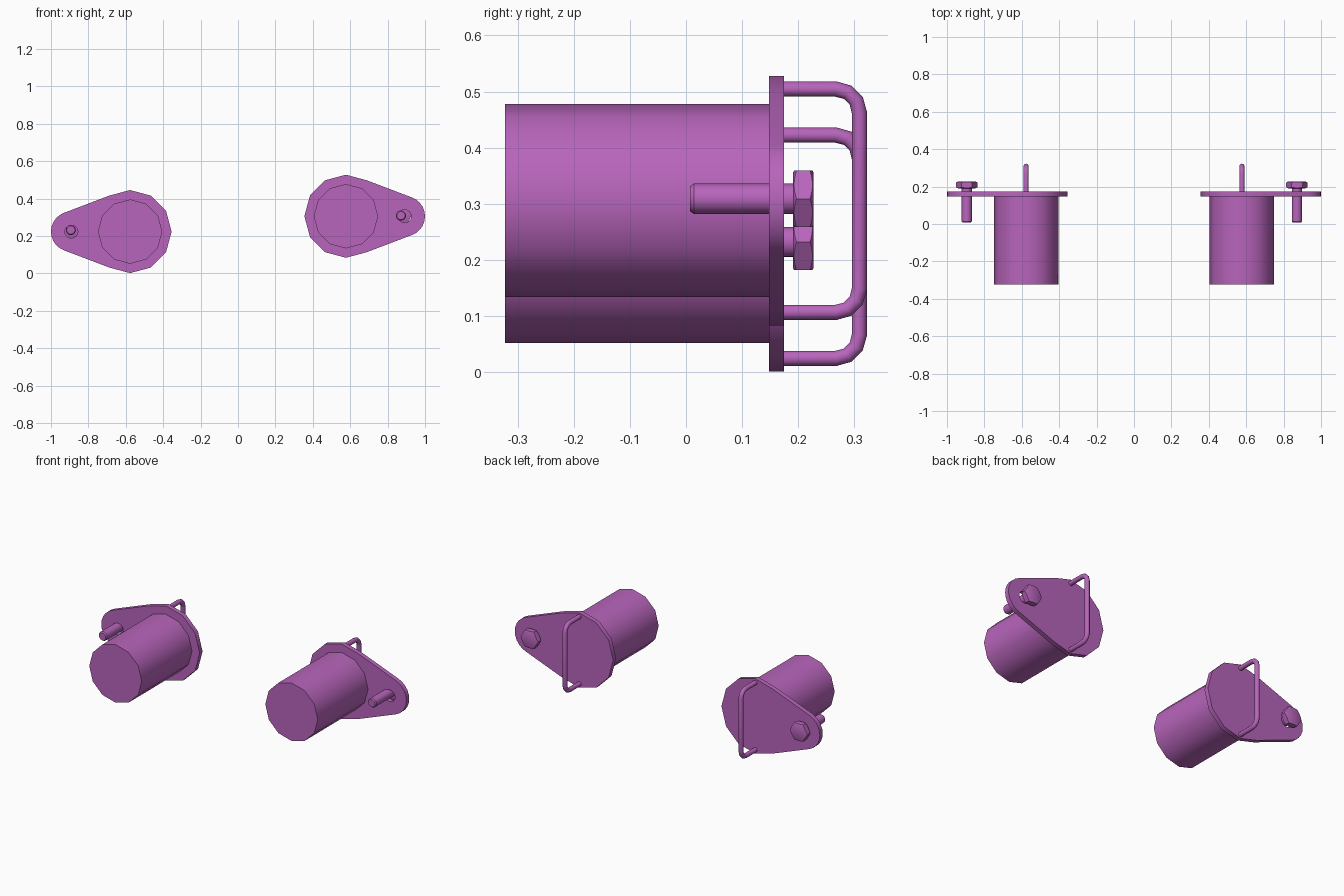
import bpy, bmesh
from math import sin, cos, pi, radians, hypot, atan2, acos

if "Cube" in bpy.data.objects:
    bpy.data.objects.remove(bpy.data.objects["Cube"])

mat = bpy.data.materials.new("purple")
mat.diffuse_color = (0.48, 0.13, 0.50, 1)
mat.use_nodes = True
mat.node_tree.nodes["Principled BSDF"].inputs["Base Color"].default_value = mat.diffuse_color


def finish(ob):
    ob.data.materials.append(mat)
    bpy.ops.object.select_all(action='DESELECT')
    ob.select_set(True)
    bpy.context.view_layer.objects.active = ob
    bpy.ops.object.shade_smooth_by_angle(angle=radians(35))


def mesh_object(name, bm):
    bmesh.ops.recalc_face_normals(bm, faces=bm.faces)
    me = bpy.data.meshes.new(name)
    bm.to_mesh(me)
    bm.free()
    ob = bpy.data.objects.new(name, me)
    bpy.context.collection.objects.link(ob)
    finish(ob)


def loft(name, rings):
    """Skin equal-sized point rings and cap both ends."""
    bm = bmesh.new()
    rows = [[bm.verts.new(p) for p in ring] for ring in rings]
    n = len(rows[0])
    for a, b in zip(rows, rows[1:]):
        for i in range(n):
            j = (i + 1) % n
            bm.faces.new((a[i], a[j], b[j], b[i]))
    bm.faces.new(rows[0])
    bm.faces.new(rows[-1])
    mesh_object(name, bm)


def ring(x, z, y, r, n):
    return [(x + r * cos(2 * pi * i / n), y, z + r * sin(2 * pi * i / n)) for i in range(n)]


def hex_head(name, x, z, y0, y1, apothem, n=36):
    """Hexagonal head whose corners are cut by a cone on both faces."""
    flat = 0.94 * apothem
    rings = [[], [], [], []]
    for i in range(n):
        a = 2 * pi * i / n
        r = apothem / cos((a % (pi / 3)) - pi / 6)
        c = (r - flat) * 0.55
        for row, (y, rad) in zip(rings, ((y0, flat), (y0 + c, r), (y1 - c, r), (y1, flat))):
            row.append((x + rad * cos(a), y, z + rad * sin(a)))
    loft(name, rings)


def flange(name, s, cx, cz, y0, y1):
    R, ear, er, hole = 0.222, 0.316, 0.107, 0.035
    # twelve-sided end, pointed hull onto the rounded ear
    outline = [(R * cos(radians(a)), R * sin(radians(a))) for a in range(60, 301, 30)]
    du, dv = outline[0][0] - ear, outline[0][1]
    t = atan2(dv, du) - acos(er / hypot(du, dv))
    outline += [(ear + er * cos(-t + 2 * t * i / 10), er * sin(-t + 2 * t * i / 10))
                for i in range(11)]
    circle = [(ear - 0.002 + hole * cos(pi * i / 8), hole * sin(pi * i / 8)) for i in range(16)]
    bm = bmesh.new()
    edges = []
    for loop in (outline, circle):
        vs = [bm.verts.new((cx + s * u, y0, cz + v)) for u, v in loop]
        edges += [bm.edges.new((vs[i - 1], vs[i])) for i in range(len(vs))]
    bmesh.ops.triangle_fill(bm, edges=edges, use_beauty=True, use_dissolve=False)
    ext = bmesh.ops.extrude_face_region(bm, geom=bm.faces[:], use_keep_orig=True)
    new = [g for g in ext["geom"] if isinstance(g, bmesh.types.BMVert)]
    bmesh.ops.translate(bm, verts=new, vec=(0, y1 - y0, 0))
    mesh_object(name, bm)


def handle(name, cx, cz):
    h, yb, r = 0.199, 0.309, 0.042
    half = [(0.165, h)] + [(yb - r + r * sin(radians(a)), h - r + r * cos(radians(a)))
                           for a in (0, 30, 60, 90)]
    path = half + [(y, -z) for y, z in reversed(half)]
    cu = bpy.data.curves.new(name, 'CURVE')
    cu.dimensions = '3D'
    cu.bevel_depth = 0.0135
    cu.bevel_resolution = 4
    cu.use_fill_caps = True
    sp = cu.splines.new('POLY')
    sp.points.add(len(path) - 1)
    for p, (y, z) in zip(sp.points, path):
        p.co = (cx, y, cz + z, 1)
    ob = bpy.data.objects.new(name, cu)
    bpy.context.collection.objects.link(ob)
    bpy.ops.object.select_all(action='DESELECT')
    ob.select_set(True)
    bpy.context.view_layer.objects.active = ob
    bpy.ops.object.convert(target='MESH')
    finish(bpy.context.view_layer.objects.active)


# two mirrored units: side, sign, centre height, bolt x and z
for side, s, cz, bx, bz in (("left", -1, 0.2235, -0.894, 0.232),
                            ("right", 1, 0.3055, 0.871, 0.309)):
    cx = s * 0.577
    # barrel
    loft(side + "_barrel", [ring(cx, cz, y, 0.172, 12) for y in (-0.323, 0.149)])
    # mounting plate with bolt hole
    flange(side + "_flange", s, cx, cz, 0.148, 0.175)
    # pull handle
    handle(side + "_handle", cx, cz)
    # bolt
    loft(side + "_bolt_shank", [ring(bx, bz, y, r, 20) for y, r in
                                ((0.007, 0.022), (0.014, 0.027), (0.192, 0.027))])
    hex_head(side + "_bolt_head", bx, bz, 0.191, 0.227, 0.05)
